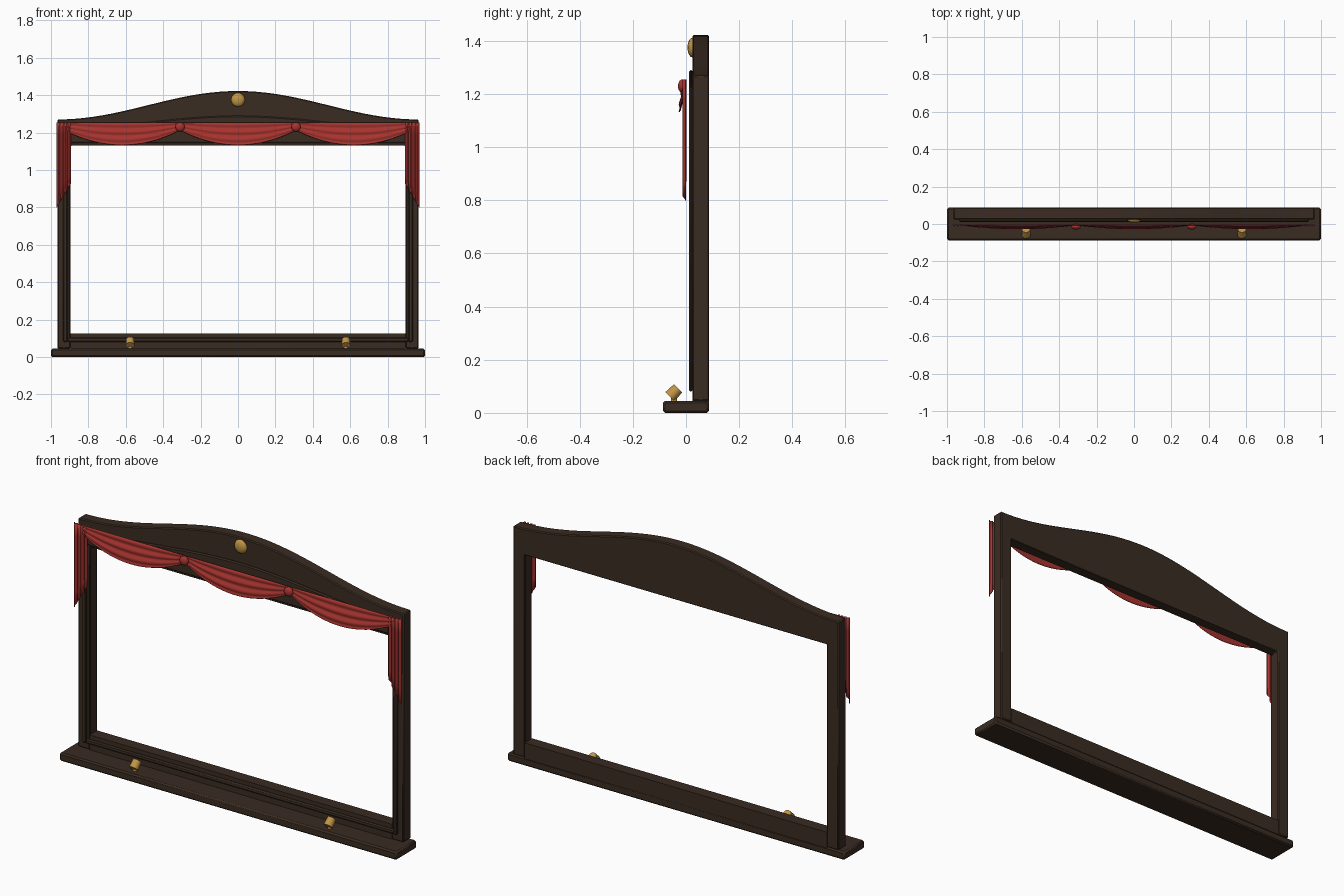
import bpy, bmesh, math
from mathutils import Vector, Matrix

if "Cube" in bpy.data.objects:
    bpy.data.objects.remove(bpy.data.objects["Cube"])


def mat(name, rgb):
    m = bpy.data.materials.new(name)
    m.diffuse_color = (*rgb, 1)
    m.use_nodes = True
    m.node_tree.nodes["Principled BSDF"].inputs["Base Color"].default_value = m.diffuse_color
    return m


WOOD = mat("dark wood", (0.042, 0.025, 0.016))
RED = mat("red velvet", (0.38, 0.034, 0.028))
GOLD = mat("brass", (0.54, 0.30, 0.06))


def finish(name, bm, material, bevel=0, thick=0, angle=40):
    bmesh.ops.recalc_face_normals(bm, faces=bm.faces)
    me = bpy.data.meshes.new(name)
    bm.to_mesh(me)
    bm.free()
    ob = bpy.data.objects.new(name, me)
    bpy.context.collection.objects.link(ob)
    me.materials.append(material)
    if thick:
        s = ob.modifiers.new("thickness", 'SOLIDIFY')
        s.thickness = thick
        s.offset = 0
    if bevel:
        b = ob.modifiers.new("bevel", 'BEVEL')
        b.width = bevel
        b.segments = 1
        b.limit_method = 'ANGLE'
        b.angle_limit = math.radians(40)
    bpy.ops.object.select_all(action='DESELECT')
    ob.select_set(True)
    bpy.context.view_layer.objects.active = ob
    bpy.ops.object.shade_smooth_by_angle(angle=math.radians(angle))
    return ob


def prism(name, outline, y0, y1, bevel):
    """Extrude an xz outline from y0 to y1."""
    bm = bmesh.new()
    f = bm.faces.new([bm.verts.new((x, y0, z)) for x, z in outline])
    r = bmesh.ops.extrude_face_region(bm, geom=[f])
    vs = [v for v in r["geom"] if isinstance(v, bmesh.types.BMVert)]
    bmesh.ops.translate(bm, verts=vs, vec=(0, y1 - y0, 0))
    return finish(name, bm, WOOD, bevel)


def box(x0, x1, z0, z1):
    return [(x0, z0), (x1, z0), (x1, z1), (x0, z1)]


def arch(wo, wi, z_bot, z_in, z_side, rise, n=40):
    """Posts joined by a bell-curved head, as one outline."""
    top = []
    for i in range(n + 1):
        x = wo - 2 * wo * i / n
        top.append((x, z_side + rise * 0.5 * (1 + math.cos(math.pi * x / wo))))
    return [(wo, z_bot)] + top + [(-wo, z_bot), (-wi, z_bot), (-wi, z_in), (wi, z_in), (wi, z_bot)]


def sheet(name, fn, nu, nv):
    """Cloth surface from a function of u, v in 0..1."""
    bm = bmesh.new()
    g = [[bm.verts.new(fn(i / nu, j / nv)) for j in range(nv + 1)] for i in range(nu + 1)]
    for i in range(nu):
        for j in range(nv):
            bm.faces.new((g[i][j], g[i + 1][j], g[i + 1][j + 1], g[i][j + 1]))
    return finish(name, bm, RED, thick=0.004, angle=60)


# Wooden sill, frame and raised moulding
prism("sill", box(-1, 1, 0, 0.045), -0.087, 0.087, 0.008)
prism("frame", arch(0.965, 0.895, 0.045, 1.13, 1.27, 0.152), 0.024, 0.087, 0.005)
prism("bottom_rail", box(-0.896, 0.896, 0.04, 0.125), 0.024, 0.087, 0)
prism("moulding", arch(0.935, 0.91, 0.08, 1.145, 1.225, 0.065), 0.011, 0.026, 0.006)
prism("bottom_moulding", box(-0.912, 0.912, 0.08, 0.105), 0.011, 0.026, 0.006)


# Three draped swags
def swag(cx, half=0.31):
    def fn(u, v):
        t = 2 * u - 1
        sag = 1 - t * t
        depth = 0.04 + 0.08 * sag
        fold = 0.004 * math.sin(v * 6 * math.pi) * (0.3 + 0.7 * sag)
        return (cx + half * t, -0.004 - 0.022 * sag * v ** 0.8 - fold, 1.253 - depth * v)
    return fn


for i, cx in enumerate((-0.62, 0, 0.62)):
    sheet(f"swag_{i + 1}", swag(cx), 24, 18)


# Side curtains with slanted hems
def tail(side):
    def fn(u, v):
        hem = 0.93 - 0.13 * u
        y = -0.006 + 0.005 * math.cos(u * 8 * math.pi)
        return (side * (0.893 + 0.077 * u), y, 1.255 + (hem - 1.255) * v)
    return fn


for side, label in ((-1, "left"), (1, "right")):
    sheet(f"{label}_curtain", tail(side), 32, 6)

    # Cloth knot between swags
    bm = bmesh.new()
    bmesh.ops.create_uvsphere(bm, u_segments=16, v_segments=10, radius=0.025)
    bmesh.ops.scale(bm, vec=(1, 0.65, 1), verts=bm.verts)
    bmesh.ops.translate(bm, vec=(side * 0.31, -0.014, 1.23), verts=bm.verts)
    finish(f"{label}_knot", bm, RED)

    # Tilted footlight on the sill, with a small foot
    bm = bmesh.new()
    bmesh.ops.create_cone(bm, cap_ends=True, segments=14, radius1=0.024, radius2=0.022, depth=0.044,
                          matrix=Matrix.Translation((side * 0.577, -0.045, 0.077)) @ Matrix.Rotation(math.radians(-45), 4, 'X'))
    bmesh.ops.create_cone(bm, cap_ends=True, segments=10, radius1=0.012, radius2=0.012, depth=0.02,
                          matrix=Matrix.Translation((side * 0.577, -0.045, 0.053)))
    finish(f"{label}_footlight", bm, GOLD)

# Brass medallion on the pediment
bm = bmesh.new()
bmesh.ops.create_uvsphere(bm, u_segments=12, v_segments=8, radius=0.037)
bmesh.ops.scale(bm, vec=(1, 0.5, 1), verts=bm.verts)
bmesh.ops.translate(bm, vec=(0, 0.024, 1.375), verts=bm.verts)
finish("medallion", bm, GOLD)
